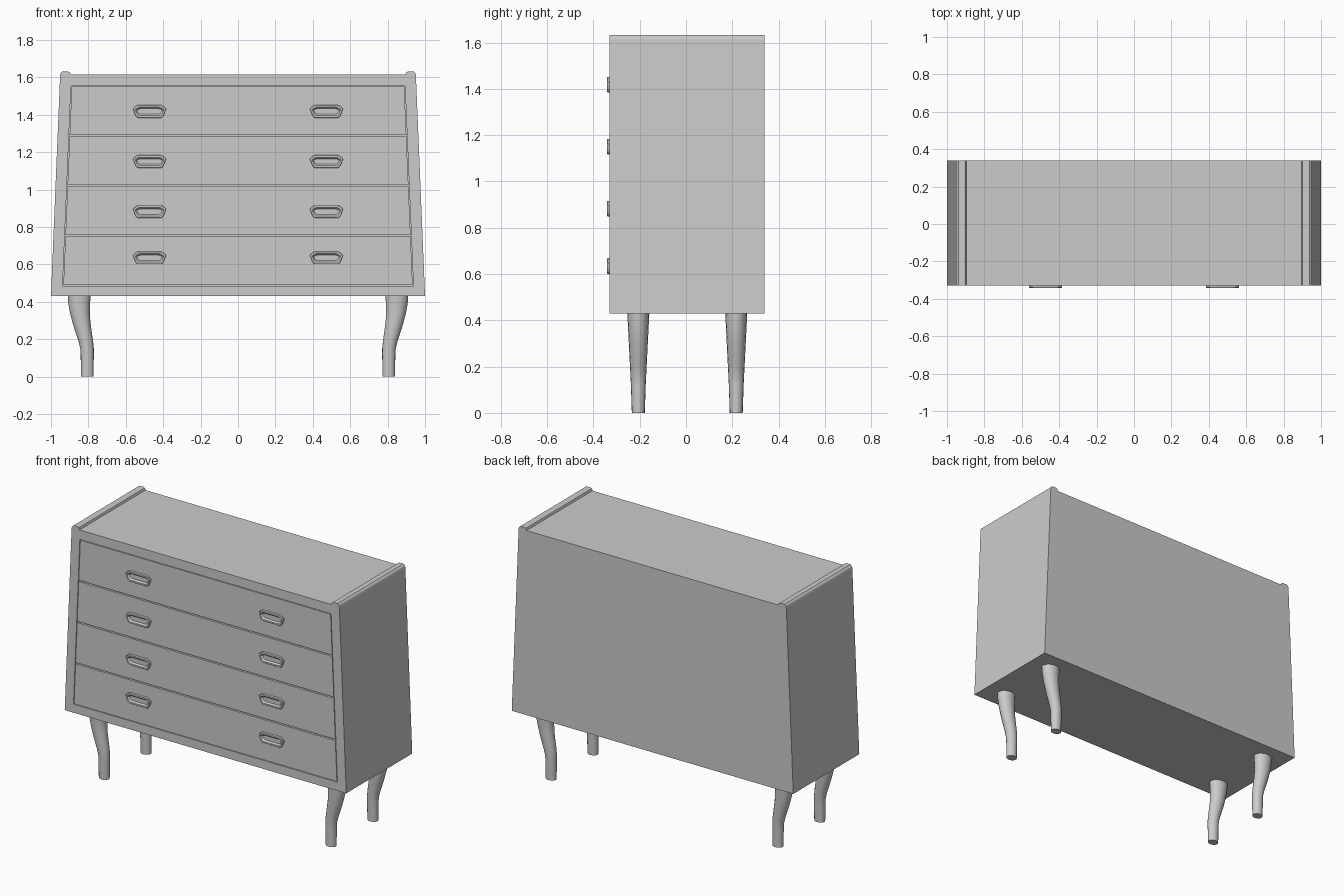
import bpy, bmesh, math

if "Cube" in bpy.data.objects:
    bpy.data.objects.remove(bpy.data.objects["Cube"])

Z0 = 0.43                      # underside of the cabinet
FRONT, BACK = -0.33, 0.34


def finish(name, bm, smooth=None):
    bmesh.ops.recalc_face_normals(bm, faces=bm.faces[:])
    me = bpy.data.meshes.new(name)
    bm.to_mesh(me)
    bm.free()
    if smooth:
        me.shade_smooth()
        me.set_sharp_from_angle(angle=math.radians(smooth))
    ob = bpy.data.objects.new(name, me)
    bpy.context.collection.objects.link(ob)
    return ob


def mirrored(half):
    """Close a right-hand (x, z) outline with its mirror image."""
    return half + [(-x, z) for x, z in reversed(half)]


def prism(name, pts, y0, y1):
    bm = bmesh.new()
    front = bm.faces.new([bm.verts.new((x, y0, z)) for x, z in pts])
    ext = bmesh.ops.extrude_face_region(bm, geom=[front], use_keep_orig=True)
    for v in ext["geom"]:
        if isinstance(v, bmesh.types.BMVert):
            v.co.y = y1
    return finish(name, bm)


def opening_x(z):
    """Inner edge of the sloping side panels at height z."""
    return 0.94 - (z - Z0) * 0.042


def trapezoid(z0, z1, gap=0.0):
    return mirrored([(opening_x(z0) - gap, z0 + gap), (opening_x(z1) - gap, z1 - gap)])


# Carcass: tapered body with rounded side-panel tops standing above the top board
carcass = prism("carcass", mirrored([
    (1.0, Z0), (0.951, 1.612), (0.948, 1.623), (0.938, 1.632), (0.91, 1.632),
    (0.9, 1.628), (0.895, 1.615)]), FRONT, BACK)

# Shallow front opening that receives the drawers
cutter = prism("opening_cutter", trapezoid(0.485, 1.555), FRONT - 0.05, FRONT + 0.025)
cutter.hide_render = True
cutter.hide_set(True)
cut = carcass.modifiers.new("opening", "BOOLEAN")
cut.object = cutter
cut.operation = "DIFFERENCE"
cut.solver = "EXACT"

# Drawer fronts separated by narrow gaps
seams = [0.485, 0.752, 1.02, 1.287, 1.555]
for i in range(4):
    prism(f"drawer_front_{i + 1}", trapezoid(seams[i], seams[i + 1], 0.004),
          FRONT, FRONT + 0.03)


# Recessed cup handles
def handle(name, cx, cz):
    outline = mirrored([(0.062, -0.034), (0.072, -0.027), (0.078, -0.016),
                        (0.088, 0.012), (0.086, 0.018), (0.068, 0.032), (0.06, 0.034)])
    rings = [(1, 1, FRONT + 0.005), (1, 1, -0.338), (0.975, 0.94, -0.341),
             (0.87, 0.66, -0.341), (0.84, 0.58, -0.338), (0.78, 0.42, -0.331)]
    bm = bmesh.new()
    loops = [[bm.verts.new((cx + x * sx, y, cz + z * sz)) for x, z in outline]
             for sx, sz, y in rings]
    n = len(outline)
    for a, b in zip(loops, loops[1:]):
        for k in range(n):
            bm.faces.new((a[k], a[(k + 1) % n], b[(k + 1) % n], b[k]))
    bm.faces.new(loops[0])
    bm.faces.new(loops[-1])
    finish(name, bm, 35)


for i, z in enumerate([0.635, 0.882, 1.15, 1.418]):
    for side, x in (("left", -0.473), ("right", 0.473)):
        handle(f"handle_{side}_{i + 1}", x, z)


# Curved tapering legs: (z, centre x, radius x, radius y)
SECTIONS = [(0.44, 0.849, 0.062, 0.048), (0.39, 0.849, 0.058, 0.0455),
            (0.34, 0.845, 0.053, 0.043), (0.29, 0.837, 0.048, 0.0405),
            (0.24, 0.826, 0.044, 0.038), (0.19, 0.814, 0.039, 0.0355),
            (0.15, 0.807, 0.036, 0.0335), (0.12, 0.806, 0.035, 0.032),
            (0.0, 0.806, 0.034, 0.028)]


def leg(name, side, cy, sides=16):
    bm = bmesh.new()
    loops = []
    for z, cx, rx, ry in SECTIONS:
        angles = [2 * math.pi * k / sides for k in range(sides)]
        loops.append([bm.verts.new((side * cx + rx * math.cos(a), cy + ry * math.sin(a), z))
                      for a in angles])
    for a, b in zip(loops, loops[1:]):
        for k in range(sides):
            bm.faces.new((a[k], a[(k + 1) % sides], b[(k + 1) % sides], b[k]))
    bm.faces.new(loops[0])
    bm.faces.new(loops[-1])
    finish(name, bm, 40)


for depth, y in (("front", -0.206), ("back", 0.217)):
    leg(f"{depth}_left_leg", -1, y)
    leg(f"{depth}_right_leg", 1, y)
